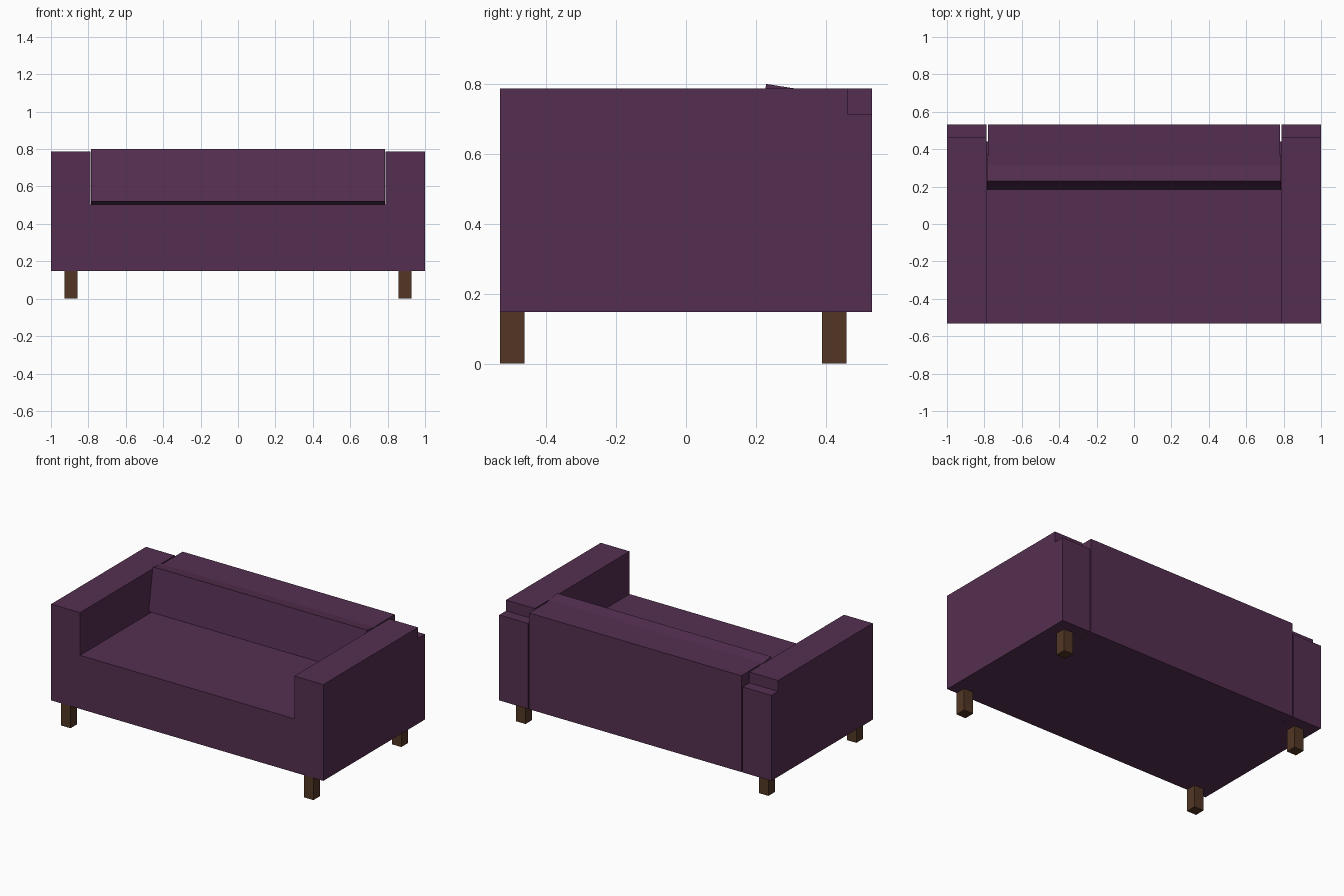
import bpy, bmesh, math
from mathutils import Matrix

if "Cube" in bpy.data.objects:
    bpy.data.objects.remove(bpy.data.objects["Cube"])


def material(name, rgb):
    m = bpy.data.materials.new(name)
    m.diffuse_color = (*rgb, 1)
    m.use_nodes = True
    m.node_tree.nodes["Principled BSDF"].inputs["Base Color"].default_value = m.diffuse_color
    return m


purple = material("plum fabric", (0.089, 0.028, 0.082))
brown = material("dark wood", (0.085, 0.037, 0.018))


def prism(name, profile, x0, x1, mat):
    """Extrude a (y, z) profile along x."""
    bm = bmesh.new()
    face = bm.faces.new([bm.verts.new((x0, y, z)) for y, z in profile])
    ext = bmesh.ops.extrude_face_region(bm, geom=[face])
    moved = [v for v in ext["geom"] if isinstance(v, bmesh.types.BMVert)]
    bmesh.ops.translate(bm, vec=(x1 - x0, 0, 0), verts=moved)
    bmesh.ops.recalc_face_normals(bm, faces=bm.faces)
    me = bpy.data.meshes.new(name)
    bm.to_mesh(me)
    bm.free()
    me.materials.append(mat)
    ob = bpy.data.objects.new(name, me)
    bpy.context.collection.objects.link(ob)
    return ob


def rect(y0, y1, z0, z1):
    return [(y0, z0), (y1, z0), (y1, z1), (y0, z1)]


FRONT, REAR = -0.533, 0.533
BOTTOM, TOP = 0.147, 0.787
ARM_IN = 0.788

# Seat block between the arms, and the upright back frame
prism("seat", rect(FRONT, 0.44, BOTTOM, 0.503), -ARM_IN, ARM_IN, purple)
prism("back_frame", rect(0.31, REAR, BOTTOM, TOP), -0.78, 0.78, purple)

# Back cushion leaning 9 degrees, pivoting on its lower front edge
tilt = Matrix.Rotation(math.radians(-9), 2)
cushion = []
for y, z in rect(0, 0.145, 0, 0.284):
    a = math.radians(9)
    cushion.append((0.185 + y * math.cos(a) + z * math.sin(a),
                    0.52 - y * math.sin(a) + z * math.cos(a)))
prism("back_cushion", cushion, -0.786, 0.786, purple)

# Arms with a step cut from the top rear corner
arm = [(FRONT, BOTTOM), (REAR, BOTTOM), (REAR, 0.715),
       (0.462, 0.715), (0.462, TOP), (FRONT, TOP)]
for side, s in (("left", -1), ("right", 1)):
    prism(side + "_arm", arm, s * ARM_IN, s * 1.0, purple)
    # Square legs
    for end, y in (("front", FRONT), ("rear", 0.39)):
        prism(f"{side}_{end}_leg", rect(y, y + 0.07, 0, BOTTOM),
              s * 0.858, s * 0.928, brown)
